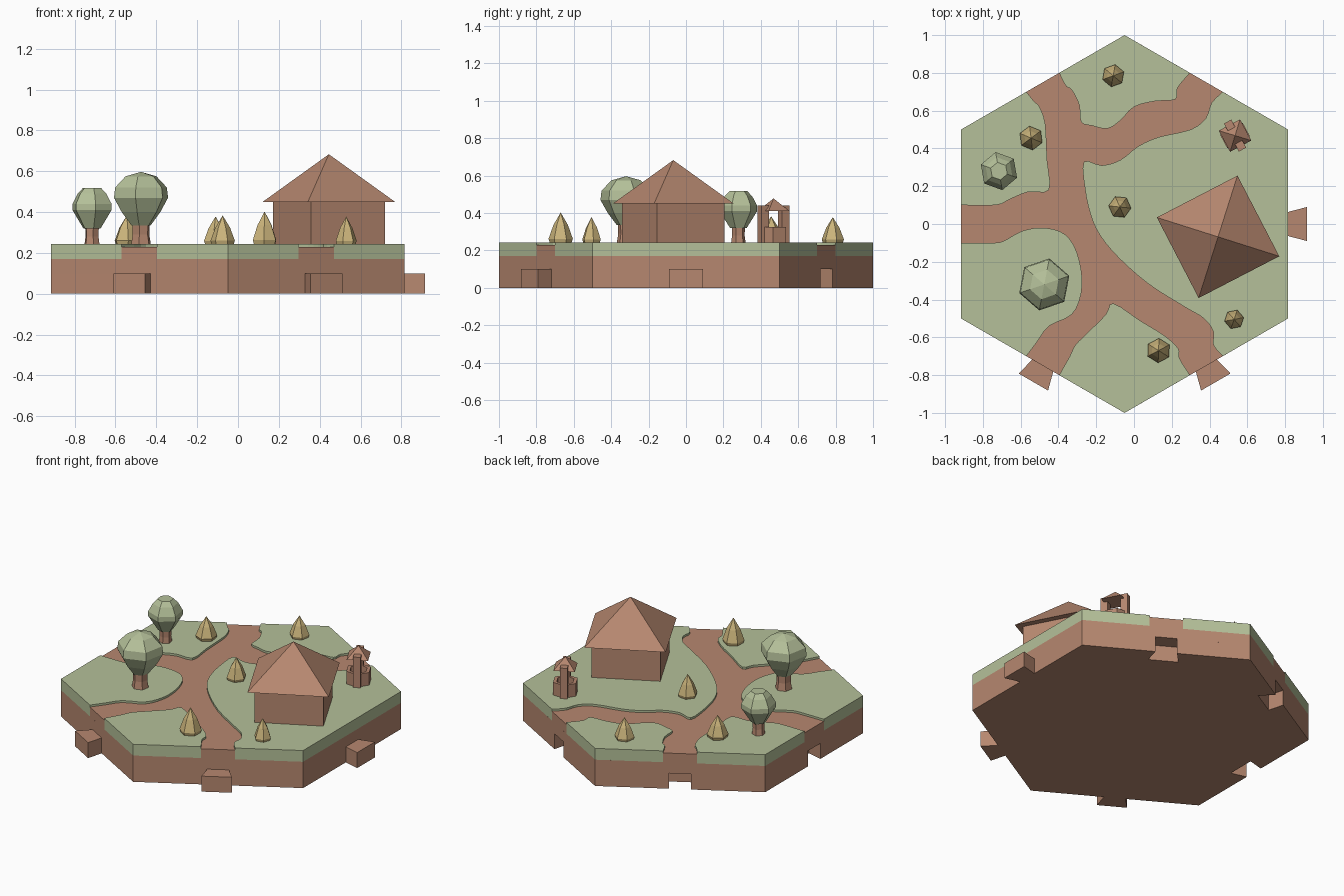
import bpy, bmesh
from math import sin, cos, pi, radians
from mathutils import Vector

if "Cube" in bpy.data.objects:
    bpy.data.objects.remove(bpy.data.objects["Cube"])

CX = -0.05            # hexagon centre
APO = 0.866           # hexagon apothem
GROUND = 0.243        # grass level


def material(name, rgb):
    m = bpy.data.materials.new(name)
    m.diffuse_color = (*rgb, 1)
    m.use_nodes = True
    m.node_tree.nodes["Principled BSDF"].inputs["Base Color"].default_value = m.diffuse_color
    return m


GREEN = material("sage_green", (0.46, 0.53, 0.32))
BROWN = material("clay_brown", (0.47, 0.245, 0.16))
YELLOW = material("straw_yellow", (0.60, 0.46, 0.20))


def finish(name, bm, mat):
    bmesh.ops.recalc_face_normals(bm, faces=bm.faces)
    me = bpy.data.meshes.new(name)
    bm.to_mesh(me)
    bm.free()
    me.materials.append(mat)
    ob = bpy.data.objects.new(name, me)
    bpy.context.collection.objects.link(ob)
    return ob


def prism(name, outline, z0, z1, mat):
    """Extrude a flat outline from z0 to z1."""
    bm = bmesh.new()
    face = bm.faces.new([bm.verts.new((x, y, z0)) for x, y in outline])
    ext = bmesh.ops.extrude_face_region(bm, geom=[face], use_keep_orig=True)
    top = [v for v in ext["geom"] if isinstance(v, bmesh.types.BMVert)]
    bmesh.ops.translate(bm, verts=top, vec=(0, 0, z1 - z0))
    return finish(name, bm, mat)


def lathe(name, x, y, profile, sides, turn, mat):
    """Faceted round body from (z, radius) rings; radius 0 makes a tip."""
    bm = bmesh.new()
    rings = []
    for z, r in profile:
        if r == 0:
            rings.append([bm.verts.new((x, y, z))] * sides)
        else:
            angles = [radians(turn) + 2 * pi * i / sides for i in range(sides)]
            rings.append([bm.verts.new((x + r * cos(a), y + r * sin(a), z)) for a in angles])
    for lo, hi in zip(rings, rings[1:]):
        for i in range(sides):
            j = (i + 1) % sides
            quad = [lo[i], lo[j], hi[j], hi[i]]
            bm.faces.new(list(dict.fromkeys(quad)))
    for ring, (z, r) in ((rings[0], profile[0]), (rings[-1], profile[-1])):
        if r > 0:
            bm.faces.new(ring)
    return finish(name, bm, mat)


def edge_point(angle, along, out=0.0):
    """Point on a hexagon side, offset along it and outwards."""
    a = radians(angle)
    d = APO + out
    return (CX + d * cos(a) - along * sin(a), d * sin(a) + along * cos(a))


def corner(angle):
    return (CX + cos(radians(angle)), sin(radians(angle)))


def smooth(points, steps=3):
    """Catmull-Rom curve through the points."""
    p = [Vector(q) for q in points]
    p = [p[0]] + p + [p[-1]]
    out = []
    for a, b, c, d in zip(p, p[1:], p[2:], p[3:]):
        for k in range(steps):
            t = k / steps
            out.append(tuple(0.5 * (2 * b + (c - a) * t + (2 * a - 5 * b + 4 * c - d) * t * t
                                    + (3 * b - a - 3 * c + d) * t ** 3)))
    return out + [tuple(p[-1])]


# Base: lower slab with dovetail tabs on three sides and sockets on the others
outline = []
for angle in range(0, 360, 60):
    out = 0.1 if angle in (0, 240, 300) else -0.1
    outline += [edge_point(angle, -0.064), edge_point(angle, -0.09, out),
                edge_point(angle, 0.09, out), edge_point(angle, 0.064), corner(angle + 30)]
prism("joint_slab", outline, 0, 0.1, BROWN)
prism("soil_slab", [corner(a) for a in range(30, 390, 60)], 0.1, 0.17, BROWN)

# Lawns: start side, end side, hexagon corners closing the lawn, path-side curve
lawns = {
    "back_lawn": (120, 60, [90], [
        (-.36, .73), (-.33, .71), (-.29, .63), (-.28, .54), (-.22, .52), (-.14, .505),
        (-.07, .55), (0, .62), (.11, .65), (.22, .66), (.23, .72)]),
    "right_lawn": (60, 300, [330, 30], [
        (.41, .64), (.38, .56), (.30, .50), (.13, .46), (.02, .41), (-.07, .34), (-.17, .31),
        (-.265, .33), (-.26, .19), (-.23, .05), (-.18, -.06), (-.08, -.18), (.08, -.32),
        (.27, -.44), (.37, -.50), (.42, -.57), (.42, -.64)]),
    "front_lawn": (300, 240, [270], [
        (.24, -.71), (.235, -.66), (.16, -.59), (.03, -.51), (-.11, -.42), (-.15, -.48),
        (-.25, -.58), (-.31, -.64), (-.34, -.70)]),
    "left_front_lawn": (240, 180, [210], [
        (-.51, -.62), (-.45, -.54), (-.33, -.48), (-.28, -.37), (-.28, -.24), (-.32, -.11),
        (-.39, -.04), (-.50, -.02), (-.60, -.04), (-.69, -.09), (-.75, -.10)]),
    "left_back_lawn": (180, 120, [150], [
        (-.73, .10), (-.66, .13), (-.56, .17), (-.45, .18), (-.46, .34), (-.47, .53),
        (-.50, .62), (-.53, .65)]),
}
path = []
for name, (start, end, corners, points) in lawns.items():
    curve = smooth([edge_point(start, -0.1)] + points + [edge_point(end, 0.1)])
    prism(name, curve + [corner(a) for a in corners], 0.17, GROUND, GREEN)
    path += curve
prism("sunken_path", path, 0.17, 0.23, BROWN)

# Trees
lathe("big_trunk", -.475, -.32, [(.235, .052), (.29, .043), (.36, .046)], 6, 19, BROWN)
lathe("big_canopy", -.475, -.32,
      [(.335, .05), (.40, .10), (.47, .14), (.52, .134), (.575, .08), (.597, 0)], 6, 19, GREEN)
lathe("small_trunk", -.715, .28, [(.235, .040), (.28, .034), (.34, .036)], 6, 40, BROWN)
lathe("small_canopy", -.715, .28,
      [(.32, .045), (.41, .102), (.44, .102), (.49, .075), (.518, .047)], 6, 40, GREEN)

# Bushes
for i, (x, y, r, h) in enumerate([(-.11, .785, .060, .135), (-.545, .455, .064, .14),
                                  (-.075, .09, .060, .14), (.53, -.505, .052, .135),
                                  (.13, -.67, .065, .16)]):
    lathe(f"bush_{i + 1}", x, y,
          [(.238, r * .88), (GROUND + .12 * h, r), (GROUND + .58 * h, r * .6), (GROUND + h, 0)],
          6, 20 + 17 * i, YELLOW)

# House
lathe("house_walls", .445, -.068, [(.235, .288), (.452, .288)], 4, -17.6, BROWN)
lathe("house_roof", .445, -.068, [(.45, .34), (.683, 0)], 4, -17.6, BROWN)

# Well with two posts and a small roof
WX, WY = .535, .468
lathe("well_basin", WX, WY, [(.235, .078), (.325, .078), (.325, .055), (.27, .055)], 6, -2, BROWN)
for side in (-1, 1):
    a = radians(-62)
    px, py = WX + side * .062 * cos(a), WY + side * .062 * sin(a)
    lathe("well_post", px, py, [(.235, .031), (.44, .031)], 4, -17, BROWN)
lathe("well_roof", WX, WY, [(.41, .09), (.478, 0)], 4, -17, BROWN)
